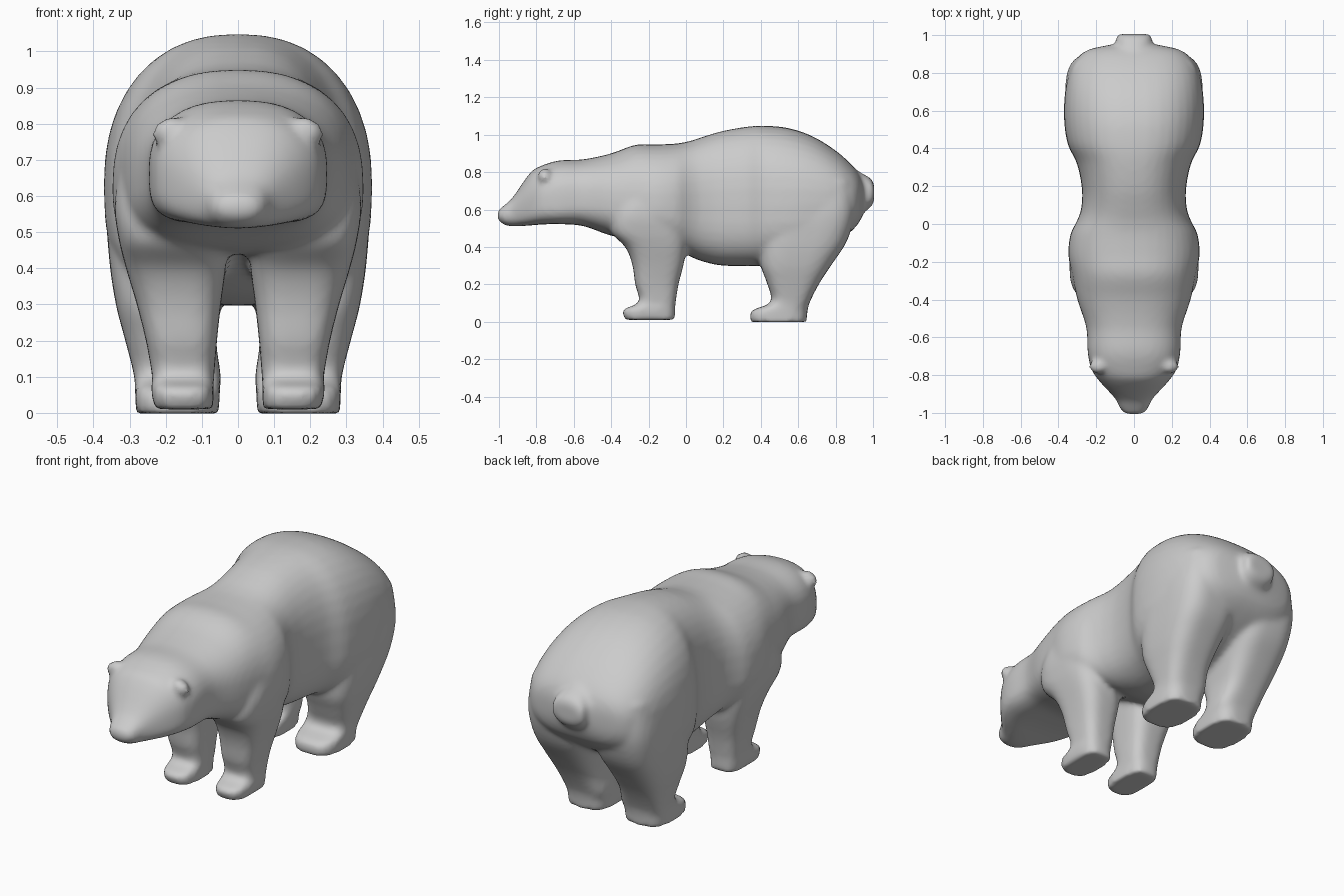
import bpy, bmesh
from math import cos, sin, pi, copysign

cube = bpy.data.objects.get("Cube")
if cube:
    bpy.data.objects.remove(cube)

fur = bpy.data.materials.new("grey_fur")
fur.use_nodes = True
fur.diffuse_color = (0.6, 0.6, 0.6, 1)
fur.node_tree.nodes["Principled BSDF"].inputs["Base Color"].default_value = fur.diffuse_color

SIDES = 40
STEPS = 4


def oval(n_top, n_low):
    """Unit superellipse points; a larger n is boxier."""
    pts = []
    for i in range(SIDES):
        c, s = cos(2 * pi * i / SIDES), sin(2 * pi * i / SIDES)
        n = n_top if s > 0 else n_low
        pts.append((copysign(abs(c) ** (2 / n), c), copysign(abs(s) ** (2 / n), s)))
    return pts


def refine(rows):
    """Smooth in-between rows; slopes follow the spacing of the first column."""
    def slope(i, k):
        a, b = rows[max(i - 1, 0)], rows[min(i + 1, len(rows) - 1)]
        return (b[k] - a[k]) / (b[0] - a[0])

    out = []
    for i in range(len(rows) - 1):
        p, q = rows[i], rows[i + 1]
        h = q[0] - p[0]
        for step in range(STEPS):
            t = step / STEPS
            ease = t * t * (3 - 2 * t)
            out.append([p[0] + h * t] + [
                p[k] + (q[k] - p[k]) * ease
                + h * t * (1 - t) * (slope(i, k) * (1 - t) - slope(i + 1, k) * t)
                for k in range(1, len(p))])
    return out + [rows[-1]]


def loft(bm, rings):
    """Closed shell through a list of rings."""
    loops = [[bm.verts.new(p) for p in ring] for ring in rings]
    for a, b in zip(loops, loops[1:]):
        for i in range(SIDES):
            j = (i + 1) % SIDES
            bm.faces.new((a[i], a[j], b[j], b[i]))
    bm.faces.new(loops[0][::-1])
    bm.faces.new(loops[-1])


def trunk_ring(y, bottom, top, width, middle):
    # the underside is boxier than the back, most of all at the jaw
    taper = max(0, min(1, (1 - abs(y)) / .15))
    jaw = max(0, 1 - abs(y + .7) / .25)
    section = oval(2.4, 2.3 + .7 * taper + 1.2 * jaw)
    return [(width * u, y, middle + v * (top - middle if v > 0 else middle - bottom))
            for u, v in section]


def leg_ring(side, z, inner, outer, front, back):
    return [(side * (inner + outer + u * (outer - inner)) / 2,
             (front + back + v * (back - front)) / 2, z) for u, v in oval(3.2, 3.2)]


# y, bottom, top, half width, height of widest point
trunk = [
    (-1.007, .545, .595, .045, .57), (-.975, .52, .62, .075, .57),
    (-.93, .51, .66, .095, .58), (-.83, .515, .8, .185, .63),
    (-.77, .52, .835, .225, .66), (-.68, .522, .862, .245, .67),
    (-.55, .512, .868, .252, .67), (-.4, .46, .9, .3, .65),
    (-.27, .44, .946, .328, .63), (-.16, .435, .948, .348, .62),
    (-.05, .385, .953, .335, .62), (.02, .35, .966, .3, .62),
    (.08, .325, .985, .28, .62), (.18, .302, 1.016, .275, .62),
    (.32, .297, 1.042, .302, .62), (.42, .298, 1.048, .35, .62),
    (.55, .31, 1.035, .37, .62), (.68, .35, .99, .367, .63),
    (.8, .42, .915, .345, .64), (.88, .48, .845, .3, .65),
    (.925, .53, .79, .235, .66), (.95, .58, .74, .12, .67),
]
tail = [(.86, .54, .85, .1, .7), (.93, .575, .8, .097, .69),
        (.985, .61, .768, .095, .69), (1.006, .64, .74, .085, .69)]
# z, inner x, outer x, front y, back y
front_leg = [(.01, .068, .232, -.325, -.058), (.065, .068, .24, -.335, -.058),
             (.1, .066, .238, -.255, -.056), (.2, .058, .255, -.272, -.04),
             (.31, .046, .283, -.288, -.012), (.4, .034, .31, -.325, 0),
             (.48, .03, .33, -.4, 0), (.58, .03, .342, -.39, -.02),
             (.72, .05, .32, -.32, -.06)]
rear_leg = [(-.002, .053, .282, .345, .644), (.06, .05, .285, .352, .65),
            (.1, .047, .287, .45, .66), (.2, .06, .312, .435, .71),
            (.3, .045, .338, .4, .775), (.43, .02, .357, .4, .86),
            (.58, .02, .364, .43, .9), (.75, .03, .34, .48, .89)]

bm = bmesh.new()
for part in (trunk, tail):
    loft(bm, [trunk_ring(*row) for row in refine(part)])
for side in (1, -1):
    for leg in (front_leg, rear_leg):
        loft(bm, [leg_ring(side, *row) for row in refine(leg)])
    # low ear nubs that lean outwards
    ear = bmesh.ops.create_uvsphere(bm, u_segments=12, v_segments=8, radius=.04)
    for v in ear["verts"]:
        x, y, z = v.co
        v.co = (side * (.193 + x * 1.15), y * .95 - .755, .782 + z * .9 - x * .3)
bmesh.ops.recalc_face_normals(bm, faces=bm.faces)

mesh = bpy.data.meshes.new("bear_body")
bm.to_mesh(mesh)
bm.free()
mesh.materials.append(fur)
bear = bpy.data.objects.new("bear_body", mesh)
bpy.context.collection.objects.link(bear)

# fuse the overlapping shells into one soft skin
remesh = bear.modifiers.new("fuse", 'REMESH')
remesh.mode = 'VOXEL'
remesh.voxel_size = .014
remesh.use_smooth_shade = True
soften = bear.modifiers.new("soften", 'SMOOTH')
soften.factor = .5
soften.iterations = 8
